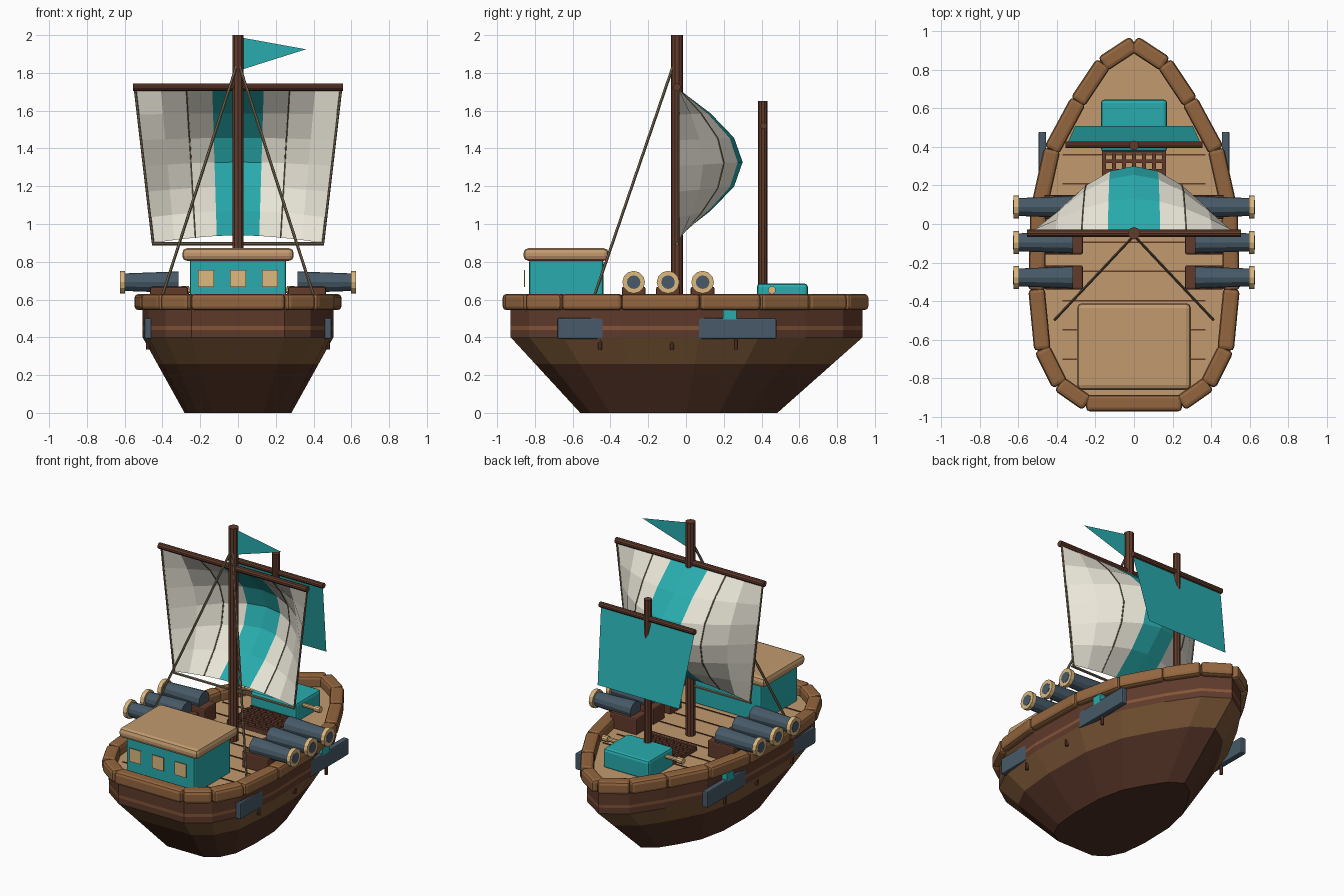
import bpy, bmesh, math
from mathutils import Vector

if "Cube" in bpy.data.objects:
    bpy.data.objects.remove(bpy.data.objects["Cube"])


def mat(name, hexcol):
    m = bpy.data.materials.new(name)
    c = [int(hexcol[i:i + 2], 16) / 255 for i in (0, 2, 4)]
    m.diffuse_color = [((v + .055) / 1.055) ** 2.4 for v in c] + [1]
    m.use_nodes = True
    m.node_tree.nodes["Principled BSDF"].inputs["Base Color"].default_value = m.diffuse_color
    return m


KEEL, BAND, UPPER = mat("keel_brown", "4E2F22"), mat("band_brown", "7A5636"), mat("hull_brown", "5E3A2A")
RAIL, DECK, TAN = mat("rail_brown", "94663F"), mat("deck_wood", "C29B6E"), mat("tan", "DDB87F")
SPAR, TEAL, SLATE = mat("spar_brown", "623B2B"), mat("teal", "28ABAD"), mat("slate", "475A68")
CREAM, ROPE, DARK = mat("canvas", "EAE6D8"), mat("rope", "7A6C54"), mat("bore", "2A343C")
STRAKE = mat("strake", "835438")


def mesh(name, verts, faces, mats, idx=None):
    me = bpy.data.meshes.new(name)
    me.from_pydata(verts, [], faces)
    for m in mats:
        me.materials.append(m)
    if idx:
        me.polygons.foreach_set("material_index", idx)
    ob = bpy.data.objects.new(name, me)
    bpy.context.collection.objects.link(ob)
    return ob


def box(name, lo, hi, m, bevel=0):
    """Axis-aligned box from corner to corner with optional bevel."""
    c = [(a + b) / 2 for a, b in zip(lo, hi)]
    bpy.ops.mesh.primitive_cube_add(size=1, location=c)
    ob = bpy.context.object
    ob.name = name
    bm = bmesh.new()
    bm.from_mesh(ob.data)
    bmesh.ops.scale(bm, vec=[b - a for a, b in zip(lo, hi)], verts=bm.verts)
    bm.to_mesh(ob.data)
    bm.free()
    ob.data.materials.append(m)
    if bevel:
        md = ob.modifiers.new("bevel", 'BEVEL')
        md.width, md.segments = bevel, 2
    return ob


def rod(name, a, b, r, m, r2=None, n=10):
    """Cylinder or cone frustum between two points."""
    a, b = Vector(a), Vector(b)
    d = b - a
    bpy.ops.mesh.primitive_cone_add(vertices=n, radius1=r, radius2=r if r2 is None else r2,
                                    depth=d.length, location=(a + b) / 2)
    ob = bpy.context.object
    ob.name = name
    ob.rotation_euler = d.to_track_quat('Z', 'Y').to_euler()
    ob.data.materials.append(m)
    return ob


# Hull: one deck outline, scaled towards the keel
half = [(.16, .83), (.29, .635), (.425, .385), (.495, .07), (.505, -.34),
        (.475, -.65), (.385, -.83), (.245, -.928)]
outline = [(0, .935)] + half + [(-x, y) for x, y in reversed(half)]
N = len(outline)
levels = [(0, .56), (.26, .846), (.4, 1), (.44, 1), (.46, 1), (.56, 1)]
verts, faces, idx = [], [], []
for z, s in levels:
    verts += [(x * s, y * s - .04 * (1 - s) / .44, z) for x, y in outline]
for k, mi in enumerate((0, 1, 2, 3, 2)):
    for i in range(N):
        j = (i + 1) % N
        faces.append((k * N + j, k * N + i, (k + 1) * N + i, (k + 1) * N + j))
        idx.append(mi)
faces += [tuple(range(N)), tuple(5 * N + i for i in reversed(range(N)))]
idx += [0, 4]
mesh("hull", verts, faces, [KEEL, BAND, UPPER, STRAKE, DECK], idx)

# Rail: one bevelled beam per outline edge
for i in range(N):
    p, q = Vector(outline[i]), Vector(outline[(i + 1) % N])
    L = (q - p).length / 2 + .004
    ob = box("rail_beam", (-L, -.043, -.043), (L, .043, .043), RAIL, .02)
    ob.location = (*((p + q) / 2), .587)
    ob.rotation_euler.z = math.atan2(q.y - p.y, q.x - p.x)

# Deck plank seams
for k in range(8):
    y = -.7 + k * .1514
    box("plank_seam", (-.37, y - .004, .555), (.37, y + .004, .564), SPAR)

# Cabin with roof and windows
box("cabin", (-.255, -.83, .55), (.255, -.438, .815), TEAL, .015)
box("cabin_roof", (-.295, -.86, .805), (.295, -.41, .872), DECK, .025)
for x in (-.17, 0, .17):
    box("window", (x - .043, -.857, .667), (x + .043, -.852, .757), TAN)

# Fore hatch, windlass bar and grating
box("hatch", (-.172, .375, .55), (.172, .645, .685), TEAL, .018)
rod("windlass_bar", (-.3, .455, .65), (.3, .455, .65), .014, TAN)
for s in (-1, 1):
    rod("windlass_cap", (s * .26, .455, .65), (s * .3, .455, .65), .021, TAN)
for k in range(7):
    x = -.155 + k * .31 / 6
    box("grating_bar", (x - .01, .12, .56), (x + .01, .385, .585), SPAR)
for k in range(6):
    y = .13 + k * .049
    box("grating_cross_bar", (-.165, y - .009, .56), (.165, y + .009, .59), SPAR)

# Cannons and side fittings, both sides
for s in (-1, 1):
    for y in (.088, -.095, -.277):
        lo, hi = sorted((s * .265, s * .465))
        box("carriage", (lo, y - .063, .555), (hi, y + .063, .668), SPAR, .01)
        rod("cannon_barrel", (s * .315, y, .692), (s * .61, y, .692), .057, SLATE, .046, 12)
        rod("muzzle_ring", (s * .597, y, .692), (s * .624, y, .692), .06, TAN, n=12)
        rod("muzzle_bore", (s * .6, y, .692), (s * .626, y, .692), .036, SLATE, n=12)
    lo, hi = sorted((s * .455, s * .495))
    box("side_board", (lo, -.68, .392), (hi, .478, .502), SLATE, .008)
    box("side_block", (lo, .197, .49), (hi, .268, .545), TEAL)
    for y in (-.455, -.075, .265):
        rod("board_peg", (s * .475, y, .335), (s * .475, y, .4), .011, SPAR, n=8)
    rod("stay", (0, -.06, 1.86), (s * .41, -.495, .59), .008, ROPE, n=6)

# Masts and yards
rod("main_mast", (0, -.048, .55), (0, -.048, 2), .032, SPAR)
rod("main_yard", (-.555, -.048, 1.725), (.555, -.048, 1.725), .02, SPAR)
rod("boom", (-.455, -.048, .895), (.455, -.048, .895), .009, ROPE, n=6)
rod("fore_mast", (0, .407, .55), (0, .407, 1.65), .025, SPAR)
rod("fore_yard", (-.355, .41, 1.52), (.355, .41, 1.52), .018, SPAR)


# Main sail: billowing grid with a teal centre stripe
def sail_point(u, v):
    b = math.sin(math.pi * u)
    return (-(1 - 2 * u) * (.545 - .095 * v), -.04 + .34 * b * math.sin(math.pi * v),
            1.715 - v * (.815 - .04 * b))


C, R = 8, 6
sv = [sail_point(i / C, j / R) for j in range(R + 1) for i in range(C + 1)]
sf = [(a, a + 1, a + C + 2, a + C + 1) for j in range(R) for i in range(C) for a in [j * (C + 1) + i]]
mesh("main_sail", sv, sf, [CREAM, TEAL], [int(i in (3, 4)) for j in range(R) for i in range(C)])
for u in (0, .25, .75, 1):
    for j in range(R):
        rod("sail_rope", sail_point(u, j / R), sail_point(u, (j + 1) / R),
            .007 if u in (0, 1) else .004, ROPE, n=6)

# Fore sail and pennant
mesh("fore_sail", [(-.35, .407, 1.51), (.35, .407, 1.51), (.305, .508, 1.025), (-.305, .508, 1.025)],
     [(0, 1, 2, 3)], [TEAL])
mesh("pennant", [(.028, -.048, 1.985), (.36, -.048, 1.925), (.028, -.048, 1.82)], [(0, 1, 2)], [TEAL])
